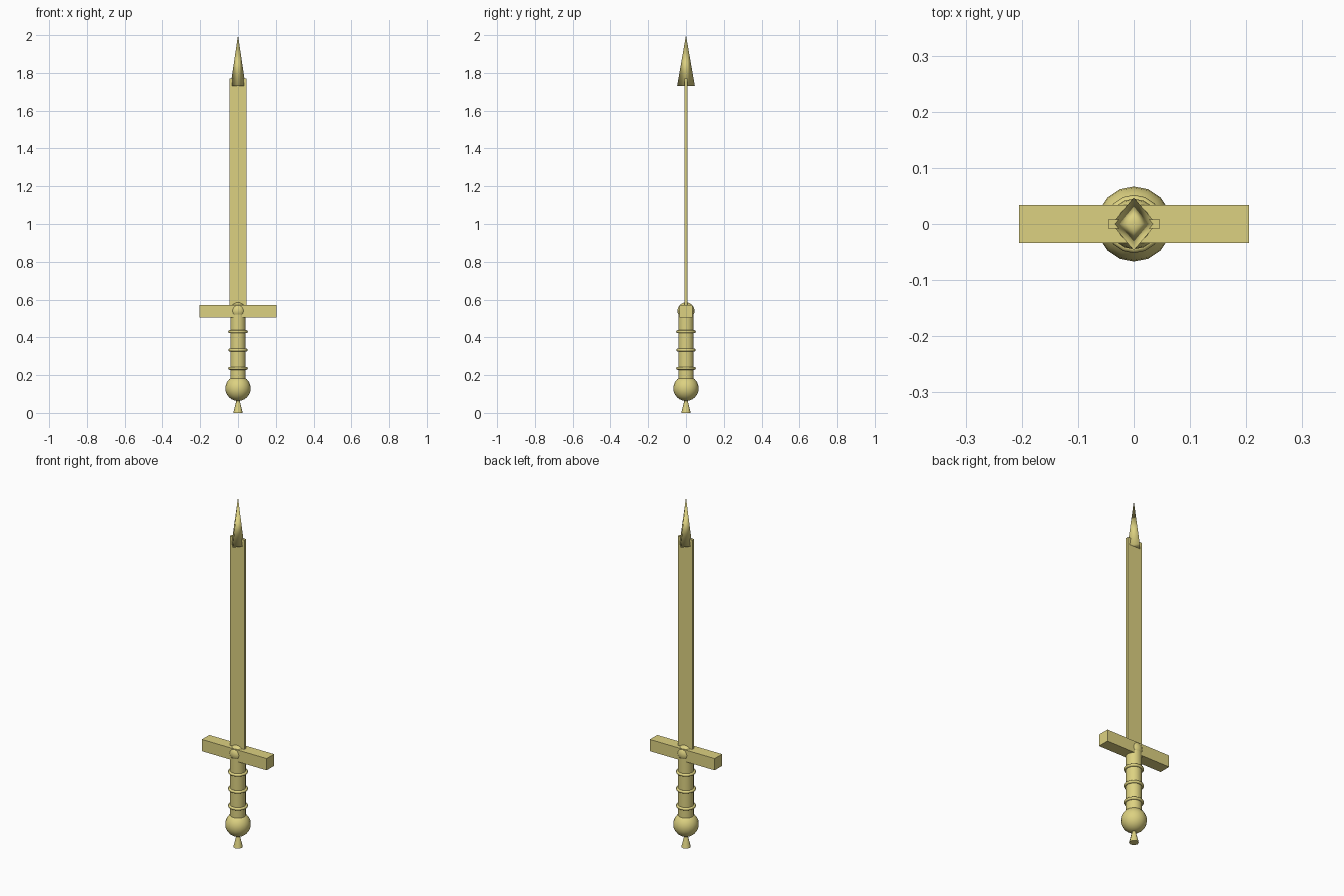
import bpy
import math

if "Cube" in bpy.data.objects:
    bpy.data.objects.remove(bpy.data.objects["Cube"])

brass = bpy.data.materials.new("brass")
brass.diffuse_color = (0.72, 0.64, 0.22, 1)
brass.use_nodes = True
brass.node_tree.nodes["Principled BSDF"].inputs["Base Color"].default_value = brass.diffuse_color


def finish(name, scale=None, smooth=None):
    ob = bpy.context.object
    ob.name = name
    ob.data.materials.append(brass)
    if scale:
        ob.scale = scale
        bpy.ops.object.transform_apply(location=False, rotation=False, scale=True)
    if smooth:
        bpy.ops.object.shade_smooth_by_angle(angle=math.radians(smooth))
    return ob


def box(name, size, z0, z1):
    bpy.ops.mesh.primitive_cube_add(size=1, location=(0, 0, (z0 + z1) / 2))
    return finish(name, (size[0], size[1], z1 - z0))


def cone(name, sides, r0, r1, z0, z1, smooth, scale=None):
    bpy.ops.mesh.primitive_cone_add(vertices=sides, radius1=r0, radius2=r1,
                                    depth=z1 - z0, location=(0, 0, (z0 + z1) / 2))
    return finish(name, scale, smooth)


def ball(name, r, z, segments, rings):
    bpy.ops.mesh.primitive_uv_sphere_add(segments=segments, ring_count=rings,
                                         radius=r, location=(0, 0, z))
    return finish(name, smooth=60)


# Blade and its four-sided point
box("blade", (0.092, 0.016), 0.55, 1.77)
cone("blade_tip", 4, 1, 0, 1.73, 2.0, 100, (0.04, 0.047, 1))

# Crossguard with a round stud showing through front, back and top
box("crossguard", (0.41, 0.067), 0.505, 0.572)
ball("guard_stud", 0.045, 0.54, 16, 12)

# Grip with three raised bands
cone("grip", 16, 0.041, 0.041, 0.15, 0.52, 40)
for i, z in enumerate((0.236, 0.333, 0.43)):
    bpy.ops.mesh.primitive_torus_add(major_segments=16, minor_segments=8,
                                     major_radius=0.044, minor_radius=0.008,
                                     location=(0, 0, z))
    finish(f"grip_band_{i + 1}", smooth=60)

# Pommel and the flared finial the sword stands on
ball("pommel", 0.067, 0.13, 16, 12)
cone("finial", 8, 0.025, 0.004, 0.0, 0.085, 50)
